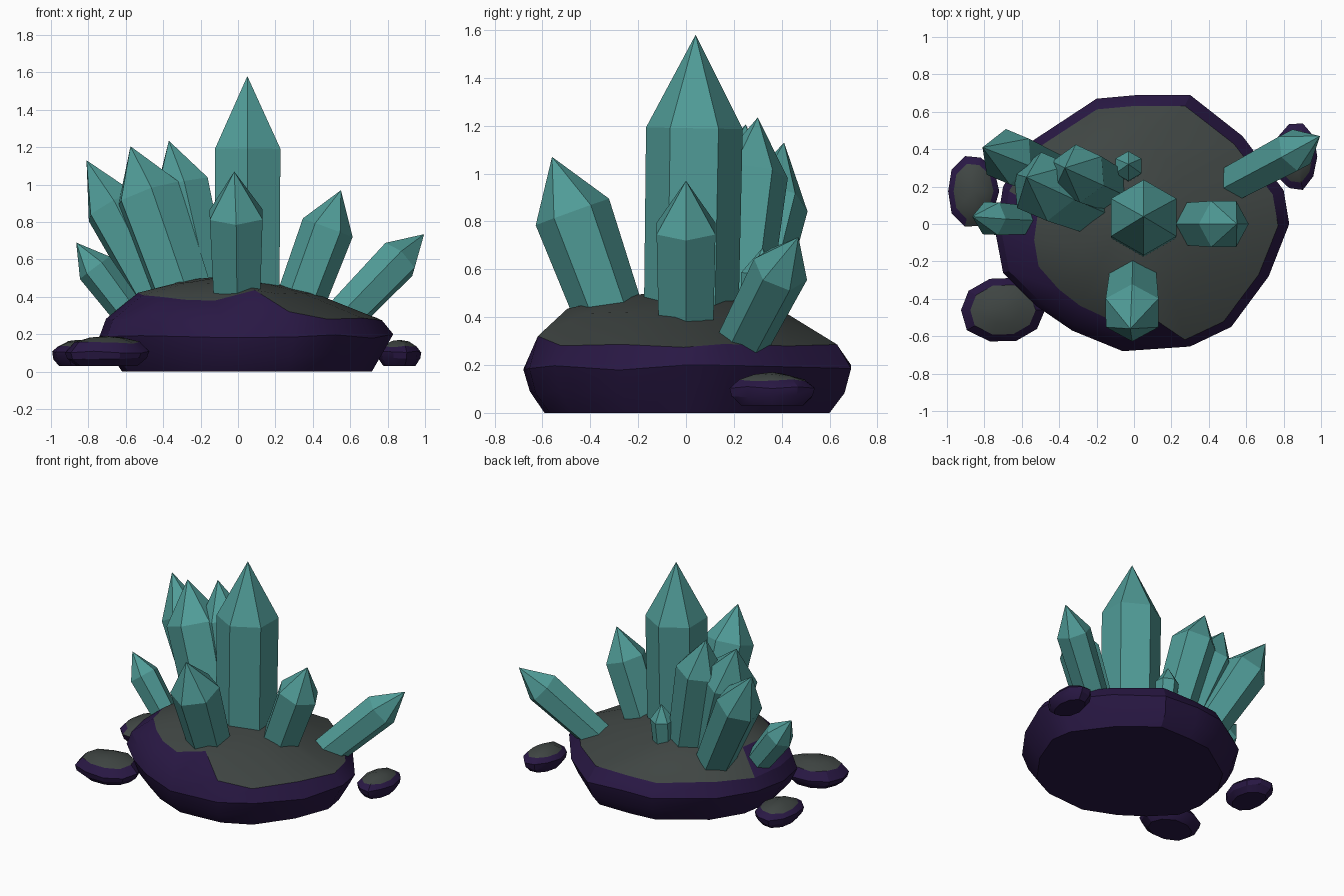
import bpy, bmesh, math, random
from mathutils import Vector

if "Cube" in bpy.data.objects:
    bpy.data.objects.remove(bpy.data.objects["Cube"])

random.seed(4)


def material(name, rgb):
    m = bpy.data.materials.new(name)
    m.diffuse_color = (*rgb, 1)
    m.use_nodes = True
    m.node_tree.nodes["Principled BSDF"].inputs["Base Color"].default_value = m.diffuse_color
    return m


TEAL = material("teal_crystal", (0.08, 0.33, 0.31))
PURPLE = material("purple_stone", (0.022, 0.009, 0.058))
MOSS = material("grey_green_stone", (0.050, 0.060, 0.056))


def finish(name, bm, mats):
    bmesh.ops.recalc_face_normals(bm, faces=bm.faces)
    mesh = bpy.data.meshes.new(name)
    for m in mats:
        mesh.materials.append(m)
    if len(mats) > 1:
        for f in bm.faces:
            f.material_index = 1 if f.normal.z > 0.8 else 0
    bm.to_mesh(mesh)
    bm.free()
    ob = bpy.data.objects.new(name, mesh)
    bpy.context.collection.objects.link(ob)
    return ob


def loft(bm, rings, apex):
    """Skin closed rings bottom to top, cap the bottom, finish on a point."""
    rows = [[bm.verts.new(p) for p in r] for r in rings]
    n = len(rows[0])
    for a, b in zip(rows, rows[1:]):
        for i in range(n):
            j = (i + 1) % n
            bm.faces.new((a[i], a[j], b[j], b[i]))
    bm.faces.new(rows[0][::-1])
    t = bm.verts.new(apex)
    for i in range(n):
        bm.faces.new((rows[-1][i], rows[-1][(i + 1) % n], t))


def rock(name, outline, levels, apex, jitter, lifts={}):
    # levels: (z, scale x, scale y, centre x, centre y); lifts: {(level, point): dz}
    rings = []
    for k, (z, sx, sy, cx, cy) in enumerate(levels):
        dz = jitter if k else 0
        rings.append([Vector((cx + x * sx, cy + y * sy,
                              z + random.uniform(-dz, dz) + lifts.get((k, i), 0)))
                      for i, (x, y) in enumerate(outline)])
    bm = bmesh.new()
    loft(bm, rings, apex)
    ob = finish(name, bm, (PURPLE, MOSS))
    bpy.ops.object.select_all(action='DESELECT')
    ob.select_set(True)
    bpy.context.view_layer.objects.active = ob
    bpy.ops.object.shade_smooth_by_angle(angle=math.radians(28))


def crystal(name, base, shoulder, tip, r_base, r_shoulder, ref=None):
    base, shoulder, tip = Vector(base), Vector(shoulder), Vector(tip)
    w = (shoulder - base).normalized()
    u = Vector(ref) if ref else Vector((w.x, w.y, 0))
    u = (u - w * u.dot(w)).normalized()
    v = w.cross(u)

    def hexagon(c, r):
        return [c + (u * math.cos(i * math.pi / 3) + v * math.sin(i * math.pi / 3)) * r
                for i in range(6)]

    bm = bmesh.new()
    loft(bm, [hexagon(base, r_base), hexagon(shoulder, r_shoulder)], tip)
    finish(name, bm, (TEAL,))


# Large base boulder
outline = [(0.83, 0.0), (0.80, 0.18), (0.58, 0.47), (0.30, 0.69), (0.02, 0.69),
           (-0.20, 0.67), (-0.55, 0.44), (-0.70, 0.20), (-0.74, -0.05), (-0.70, -0.26),
           (-0.52, -0.44), (-0.33, -0.57), (-0.06, -0.68), (0.30, -0.655),
           (0.52, -0.55), (0.72, -0.28)]
rock("base_boulder", outline,
     [(0.0, 0.85, 0.87, 0.01, 0), (0.09, 0.93, 0.96, 0, 0), (0.19, 1.0, 1.0, 0, 0),
      (0.285, 0.94, 0.93, -0.01, -0.01), (0.41, 0.60, 0.68, -0.09, -0.05),
      (0.48, 0.33, 0.33, -0.08, -0.03)],
     (-0.07, -0.02, 0.51), 0.012,
     {(4, 11): -0.03, (4, 12): -0.04, (4, 13): 0.015, (4, 8): 0.02, (4, 7): 0.015,
      (4, 3): -0.02, (3, 13): 0.03, (3, 12): -0.02})

# Loose stones around the boulder
for name, cx, cy, rx, ry, top in (("front_left_stone", -0.70, -0.46, 0.235, 0.18, 0.19),
                                  ("left_stone", -0.86, 0.175, 0.14, 0.195, 0.17),
                                  ("right_stone", 0.865, 0.36, 0.12, 0.185, 0.17)):
    ring = [(rx * math.cos(a) * k, ry * math.sin(a) * k)
            for a, k in ((i * math.pi / 5, random.uniform(0.95, 1.02)) for i in range(10))]
    rock(name, ring,
         [(z, s, s, cx, cy) for z, s in ((0.03, 0.72), (0.07, 0.95), (0.105, 1.0),
                                         (top - 0.035, 0.78), (top - 0.01, 0.42))],
         (cx, cy, top), 0.006)

# Crystals: base, shoulder, tip, base radius, shoulder radius
crystal("main_crystal", (0.05, 0.02, 0.30), (0.052, 0.035, 1.19), (0.05, 0.04, 1.58),
        0.197, 0.202, (0, 1, 0))
crystal("front_crystal", (-0.005, -0.29, 0.33), (-0.01, -0.475, 0.84), (-0.02, -0.56, 1.07),
        0.14, 0.163, (0, 1, 0))
crystal("right_crystal", (0.305, 0.0, 0.30), (0.48, 0.0, 0.77), (0.55, 0.0, 0.97),
        0.13, 0.142)
crystal("far_right_crystal", (0.53, 0.22, 0.26), (0.86, 0.395, 0.60), (0.995, 0.47, 0.735),
        0.108, 0.12)
crystal("far_left_crystal", (-0.55, 0.02, 0.27), (-0.765, 0.03, 0.555), (-0.865, 0.04, 0.69),
        0.085, 0.1)
crystal("back_left_crystal", (-0.39, 0.24, 0.34), (-0.675, 0.36, 0.88), (-0.81, 0.41, 1.13),
        0.128, 0.153)
crystal("left_crystal", (-0.27, 0.11, 0.35), (-0.48, 0.20, 0.95), (-0.575, 0.25, 1.205),
        0.165, 0.188)
crystal("inner_left_crystal", (-0.15, 0.20, 0.35), (-0.30, 0.27, 1.0), (-0.37, 0.30, 1.235),
        0.135, 0.157)
crystal("tiny_back_crystal", (-0.03, 0.29, 0.34), (-0.03, 0.31, 0.58), (-0.03, 0.32, 0.69),
        0.065, 0.08, (0, 1, 0))
